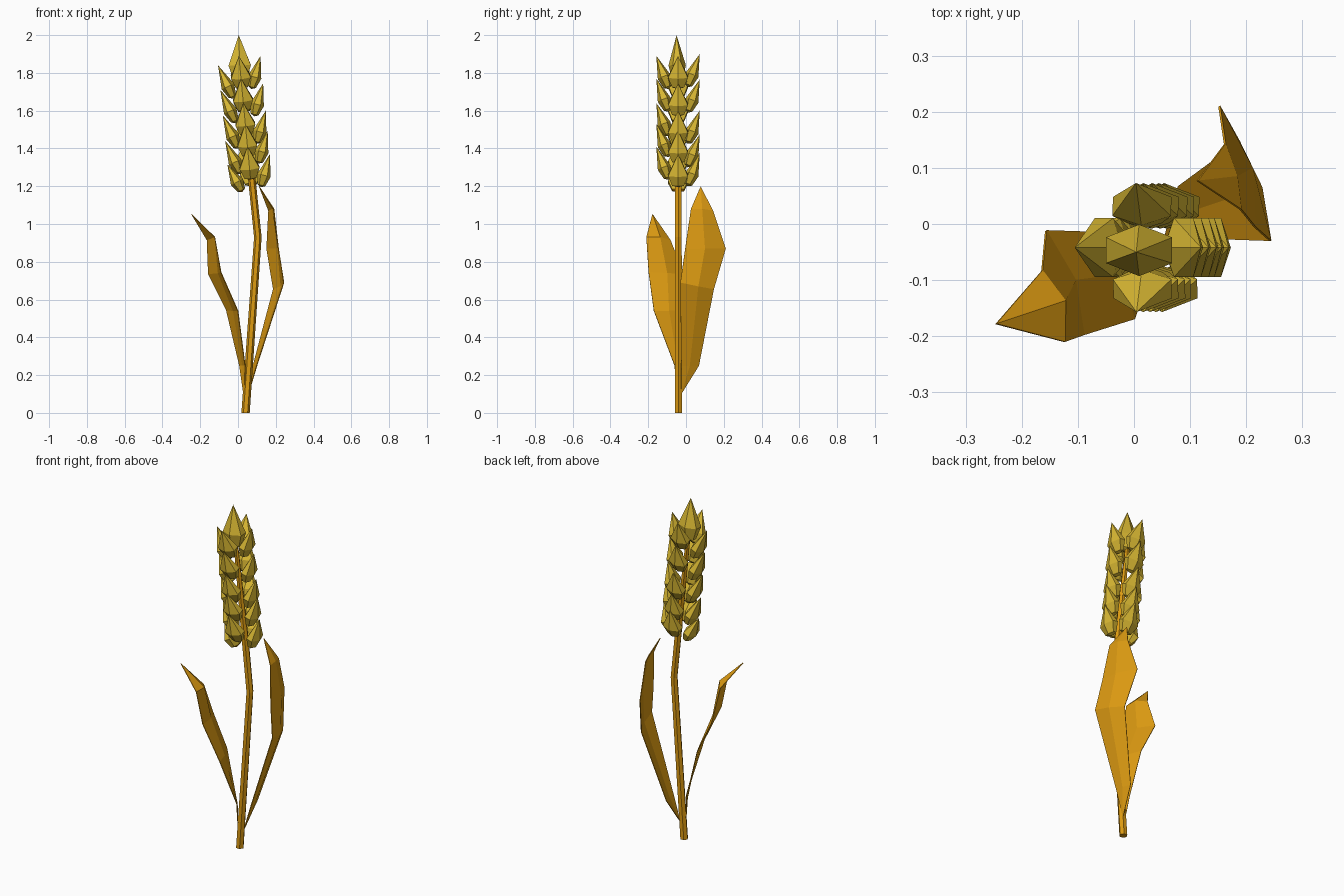
import bpy, bmesh, math
from mathutils import Vector

if "Cube" in bpy.data.objects:
    bpy.data.objects.remove(bpy.data.objects["Cube"])


def material(name, rgb):
    m = bpy.data.materials.new(name)
    m.diffuse_color = (*rgb, 1)
    m.use_nodes = True
    m.node_tree.nodes["Principled BSDF"].inputs["Base Color"].default_value = m.diffuse_color
    return m


STRAW = material("straw_orange", (0.73, 0.33, 0.006))
GRAIN = material("grain_yellow", (0.68, 0.47, 0.032))


def make(name, bm, mats):
    bmesh.ops.recalc_face_normals(bm, faces=bm.faces)
    me = bpy.data.meshes.new(name)
    bm.to_mesh(me)
    bm.free()
    ob = bpy.data.objects.new(name, me)
    for m in mats:
        me.materials.append(m)
    bpy.context.collection.objects.link(ob)
    return ob


def bridge(bm, a, b):
    n = len(a)
    return [bm.faces.new((a[i], a[(i + 1) % n], b[(i + 1) % n], b[i])) for i in range(n)]


# stem: six-sided bent tube running up through the ear
def stem():
    bm = bmesh.new()
    path = [(0.04, 0.0), (0.105, 0.93), (0.075, 1.22), (0.008, 1.82)]
    rings = []
    for (x, z), r in zip(path, (0.022, 0.02, 0.02, 0.012)):
        rings.append([bm.verts.new((x + r * math.cos(k * math.pi / 3),
                                    -0.04 + r * math.sin(k * math.pi / 3), z)) for k in range(6)])
    for a, b in zip(rings, rings[1:]):
        bridge(bm, a, b)
    bm.faces.new(rings[0])
    bm.faces.new(rings[-1])
    make("stem", bm, [STRAW])


# one faceted kernel: small foot ring, wide belly ring, pointed tip
def kernel(name, base, tip, out, wide=0.055, thick=0.036, husk=False):
    bm = bmesh.new()
    axis = tip - base
    t = axis.cross(out).normalized()
    n = t.cross(axis).normalized()
    rings = []
    for f, s in ((0.06, 0.6), (0.36, 1.0)):
        c = base + axis * f
        rings.append([bm.verts.new(c + n * (thick * s * math.cos(k * math.pi / 3))
                                   + t * (wide * s * 1.1 * math.sin(k * math.pi / 3)))
                      for k in range(6)])
    bridge(bm, rings[0], rings[1])
    foot, top = bm.verts.new(base), bm.verts.new(tip)
    for k in range(6):
        bm.faces.new((rings[1][k], rings[1][(k + 1) % 6], top))
        f = bm.faces.new((rings[0][k], rings[0][(k + 1) % 6], foot))
        f.material_index = int(husk)
    make(name, bm, [GRAIN, STRAW])


# ear: four columns of kernels around a leaning axis, plus a crown kernel
def ear_axis(z):
    return Vector((0.07 - 0.095 * (z - 1.2), -0.042, z))


columns = {
    "left": ((-1, 0, 0), (1.315, 1.44, 1.575, 1.71, 1.84)),
    "right": ((1, 0, 0), (1.37, 1.495, 1.60, 1.745, 1.89)),
    "front": ((0, -1, 0), (1.41, 1.53, 1.64, 1.77, 1.89)),
    "back": ((0, 1, 0), (1.375, 1.475, 1.60, 1.765, 1.90)),
}
for side, (d, tips) in columns.items():
    out = Vector(d)
    for i, z in enumerate(tips):
        base_z = z - (0.145 if (side, i) == ("left", 0) else 0.175)
        kernel(f"kernel_{side}_{i + 1}", ear_axis(base_z) + out * 0.05,
               ear_axis(z) + out * 0.115, out, husk=(side == "left" and i == 0))
kernel("kernel_crown", Vector((0.012, -0.045, 1.75)), Vector((0.004, -0.05, 2.0)),
       Vector((0, -1, 0)), 0.062, 0.046)


# leaf: folded blade from cross rows of (edge, midrib, edge), closing in a tip
def leaf(name, root, rows, tip):
    bm = bmesh.new()
    r, t = bm.verts.new(root), bm.verts.new(tip)
    rows = [[bm.verts.new(p) for p in row] for row in rows]
    for j in (0, 1):
        bm.faces.new((r, rows[0][j + 1], rows[0][j]))
        for a, b in zip(rows, rows[1:]):
            bm.faces.new((a[j], a[j + 1], b[j + 1], b[j]))
        bm.faces.new((rows[-1][j], rows[-1][j + 1], t))
    ob = make(name, bm, [STRAW])
    m = ob.modifiers.new("thickness", "SOLIDIFY")
    m.thickness, m.offset = 0.004, 0


leaf("leaf_right", (0.055, -0.025, 0.10), [
    [(0.10, -0.025, 0.25), (0.095, 0.02, 0.25), (0.08, 0.068, 0.25)],
    [(0.243, -0.03, 0.69), (0.227, 0.065, 0.67), (0.187, 0.147, 0.655)],
    [(0.215, -0.005, 0.865), (0.21, 0.10, 0.87), (0.152, 0.21, 0.87)],
    [(0.19, 0.026, 1.08), (0.183, 0.085, 1.08), (0.162, 0.143, 1.07)],
], (0.113, 0.077, 1.198))
leaf("leaf_left", (0.035, -0.045, 0.06), [
    [(0.038, -0.06, 0.25), (0.025, -0.042, 0.25), (0.008, -0.025, 0.25)],
    [(0.0, -0.17, 0.54), (-0.025, -0.09, 0.54), (-0.062, -0.015, 0.545)],
    [(-0.09, -0.198, 0.745), (-0.105, -0.10, 0.74), (-0.157, -0.012, 0.735)],
    [(-0.124, -0.21, 0.93), (-0.123, -0.137, 0.93), (-0.164, -0.083, 0.915)],
], (-0.246, -0.178, 1.052))
stem()
